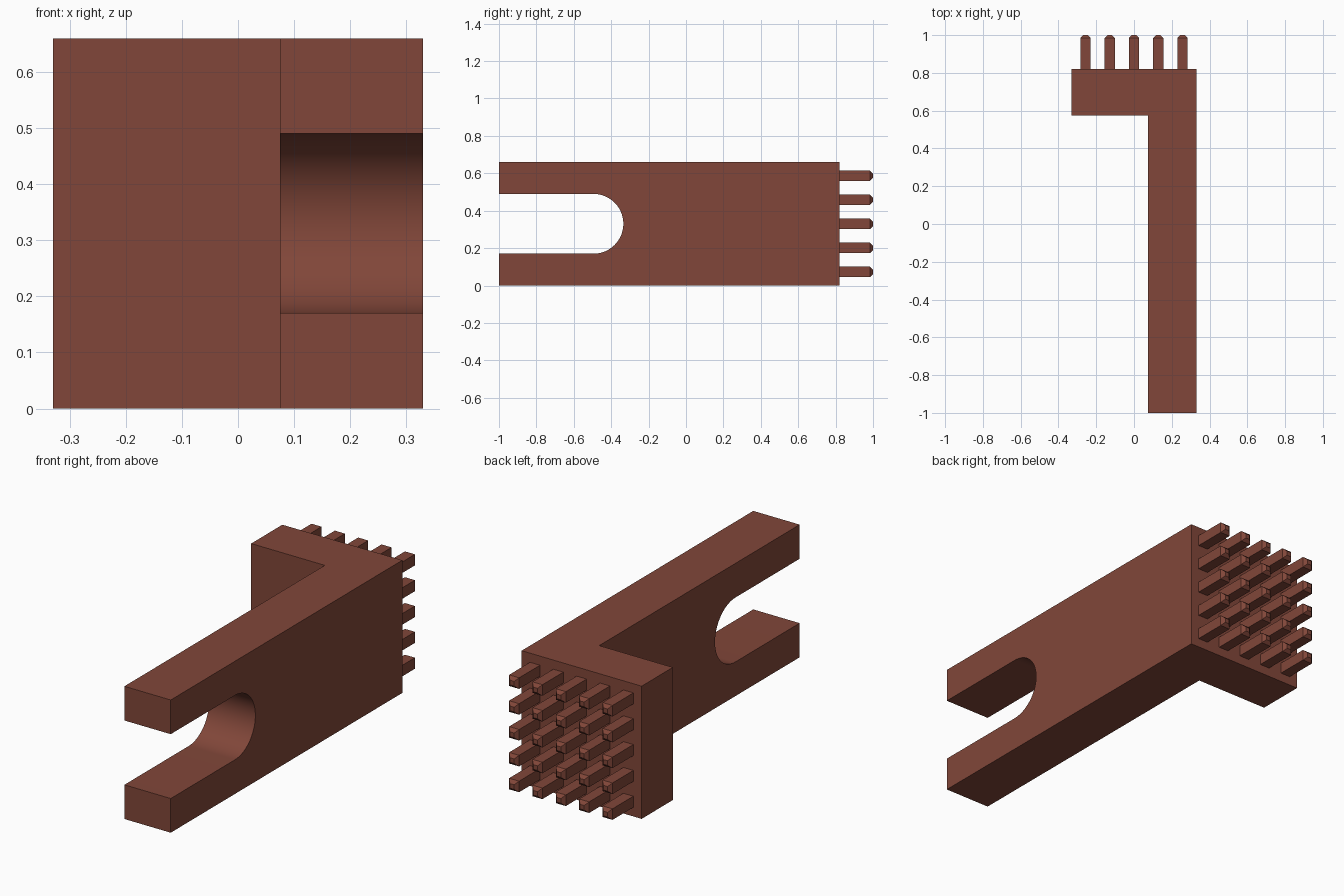
import bpy, bmesh, math
from mathutils import Matrix, Vector

cube = bpy.data.objects.get("Cube")
if cube:
    bpy.data.objects.remove(cube, do_unlink=True)

brown = bpy.data.materials.new("reddish brown")
brown.use_nodes = True
colour = (0.22, 0.062, 0.041, 1.0)
brown.diffuse_color = colour
brown.node_tree.nodes["Principled BSDF"].inputs["Base Color"].default_value = colour

HEIGHT = 0.66
HALF = HEIGHT / 2          # half width of the head
ARM_X = 0.075              # inner side of the arm
HEAD_FRONT, HEAD_BACK = 0.575, 0.82


def make_object(name, bm):
    bmesh.ops.recalc_face_normals(bm, faces=bm.faces)
    mesh = bpy.data.meshes.new(name)
    bm.to_mesh(mesh)
    bm.free()
    mesh.materials.append(brown)
    obj = bpy.data.objects.new(name, mesh)
    bpy.context.collection.objects.link(obj)
    return obj


def extrude_profile(name, points, offset):
    bm = bmesh.new()
    face = bm.faces.new([bm.verts.new(p) for p in points])
    ext = bmesh.ops.extrude_face_region(bm, geom=[face])
    verts = [g for g in ext["geom"] if isinstance(g, bmesh.types.BMVert)]
    bmesh.ops.translate(bm, verts=verts, vec=Vector(offset))
    return make_object(name, bm)


# L-shaped body: long arm and square head
outline = [(ARM_X, -1), (HALF, -1), (HALF, HEAD_BACK), (-HALF, HEAD_BACK),
           (-HALF, HEAD_FRONT), (ARM_X, HEAD_FRONT)]
body = extrude_profile("brush_body", [(x, y, 0) for x, y in outline], (0, 0, HEIGHT))

# Round-ended slot cut through the open end of the arm
R, STEPS = 0.16, 40
arc = [math.pi * (i / STEPS - 0.5) for i in range(STEPS + 1)]
slot = [(0, -1.2, HALF - R)]
slot += [(0, -0.495 + R * math.cos(a), HALF + R * math.sin(a)) for a in arc]
slot += [(0, -1.2, HALF + R)]
cutter = extrude_profile("slot_cutter", slot, (0.6, 0, 0))
cutter.hide_render = True

cut = body.modifiers.new("slot", "BOOLEAN")
cut.operation = "DIFFERENCE"
cut.solver = "EXACT"
cut.object = cutter
bpy.ops.object.select_all(action="DESELECT")
bpy.context.view_layer.objects.active = body
body.select_set(True)
bpy.ops.object.modifier_apply(modifier=cut.name)
bpy.data.objects.remove(cutter, do_unlink=True)
bpy.ops.object.shade_smooth_by_angle(angle=math.radians(30))

# Five by five grid of square pins with chamfered tips
PIN, PITCH, TIP, CHAMFER = 0.055, 0.1285, 1.0, 0.016
ROOT = HEAD_BACK - 0.005
bm = bmesh.new()
for col in range(-2, 3):
    for row in range(-2, 3):
        centre = Vector((col * PITCH, (ROOT + TIP) / 2, HALF + row * PITCH))
        size = Matrix.Diagonal((PIN, TIP - ROOT, PIN, 1))
        bmesh.ops.create_cube(bm, size=1, matrix=Matrix.Translation(centre) @ size)
tip_edges = [e for e in bm.edges if all(v.co.y > TIP - 0.001 for v in e.verts)]
bmesh.ops.bevel(bm, geom=tip_edges, offset=CHAMFER, segments=1, affect="EDGES")
make_object("pins", bm)
